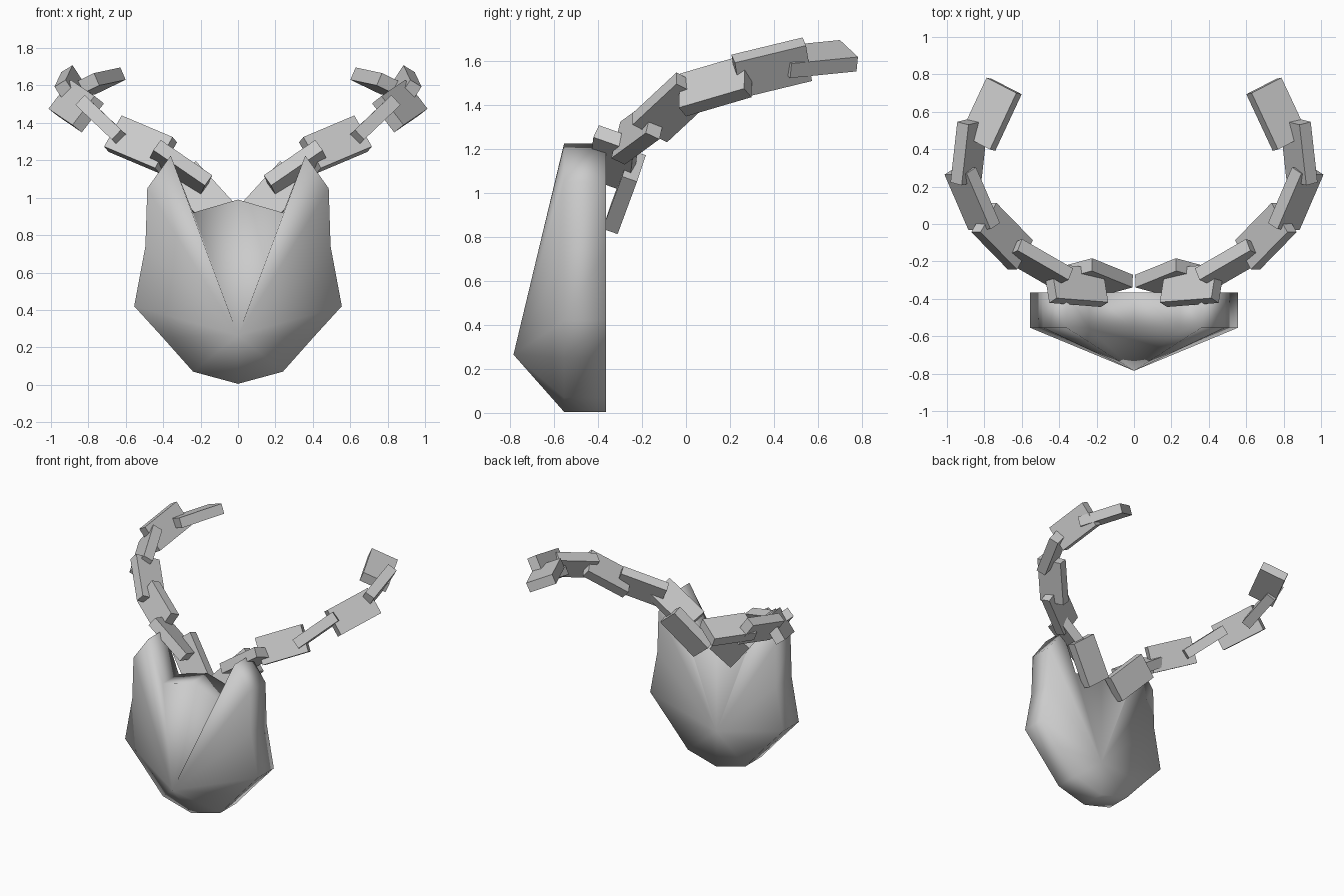
import bpy, bmesh
from mathutils import Vector, Matrix

if "Cube" in bpy.data.objects:
    bpy.data.objects.remove(bpy.data.objects["Cube"])


def finish(name, bm, smooth=False):
    bmesh.ops.recalc_face_normals(bm, faces=bm.faces)
    mesh = bpy.data.meshes.new(name)
    bm.to_mesh(mesh)
    bm.free()
    for p in mesh.polygons:
        p.use_smooth = smooth
    ob = bpy.data.objects.new(name, mesh)
    bpy.context.collection.objects.link(ob)
    return ob


# Pendant: notched shield outline, peaked front, flat back
half = [(0, 0.99), (0.24, 0.92), (0.36, 1.225), (0.485, 1.05), (0.495, 0.74),
        (0.555, 0.42), (0.40, 0.25), (0.24, 0.07), (0, 0.005)]
outline = half + [(-x, z) for x, z in half[-2:0:-1]]
bm = bmesh.new()
front = [bm.verts.new((x, -0.555, z)) for x, z in outline]
back = [bm.verts.new((x, -0.365, z)) for x, z in outline]
peak = bm.verts.new((0, -0.785, 0.265))
hub = bm.verts.new((0, -0.365, 0.27))
n = len(outline)
for i in range(n):
    j = (i + 1) % n
    bm.faces.new((front[i], front[j], peak))
    bm.faces.new((back[j], back[i], hub))
    bm.faces.new((front[j], front[i], back[i], back[j]))
finish("pendant", bm, smooth=True)

# Chain: flat box links, each turned a quarter against the last
# (centre, long direction, width direction)
links = [
    ((0.19, -0.281, 1.005), (0.215, 0.087, 0.235), (0.15, -0.04, -0.12)),
    ((0.31, -0.329, 1.155), (0.277, 0.022, 0.19), (0.153, 0.936, -0.33)),
    ((0.521, -0.21, 1.285), (0.277, 0.16, 0.117), (0.09, -0.04, -0.16)),
    ((0.705, -0.065, 1.39), (0.21, 0.215, 0.20), (-0.085, 0.16, -0.08)),
    ((0.865, 0.135, 1.49), (0.125, 0.29, 0.085), (0.11, 0.0, -0.14)),
    ((0.88, 0.39, 1.57), (-0.035, 0.31, 0.075), (-0.10, 0.03, -0.15)),
    ((0.765, 0.587, 1.61), (-0.14, 0.30, 0.03), (-0.165, -0.09, 0.08)),
]
SIZE = Vector((0.335, 0.195, 0.072))


def add_link(name, centre, along, across, side):
    flip = Vector((side, 1, 1))
    c, a, w = (Vector(v) * flip for v in (centre, along, across))
    a.normalize()
    w = (w - a * w.dot(a)).normalized()
    rot = Matrix((a, w, a.cross(w))).transposed().to_4x4()
    bm = bmesh.new()
    bmesh.ops.create_cube(bm, size=1,
                          matrix=Matrix.Translation(c) @ rot @ Matrix.Diagonal(SIZE).to_4x4())
    finish(name, bm)


for side, label in ((1, "right"), (-1, "left")):
    for k, (c, a, w) in enumerate(links):
        add_link(f"chain_link_{label}_{k + 1}", c, a, w, side)
